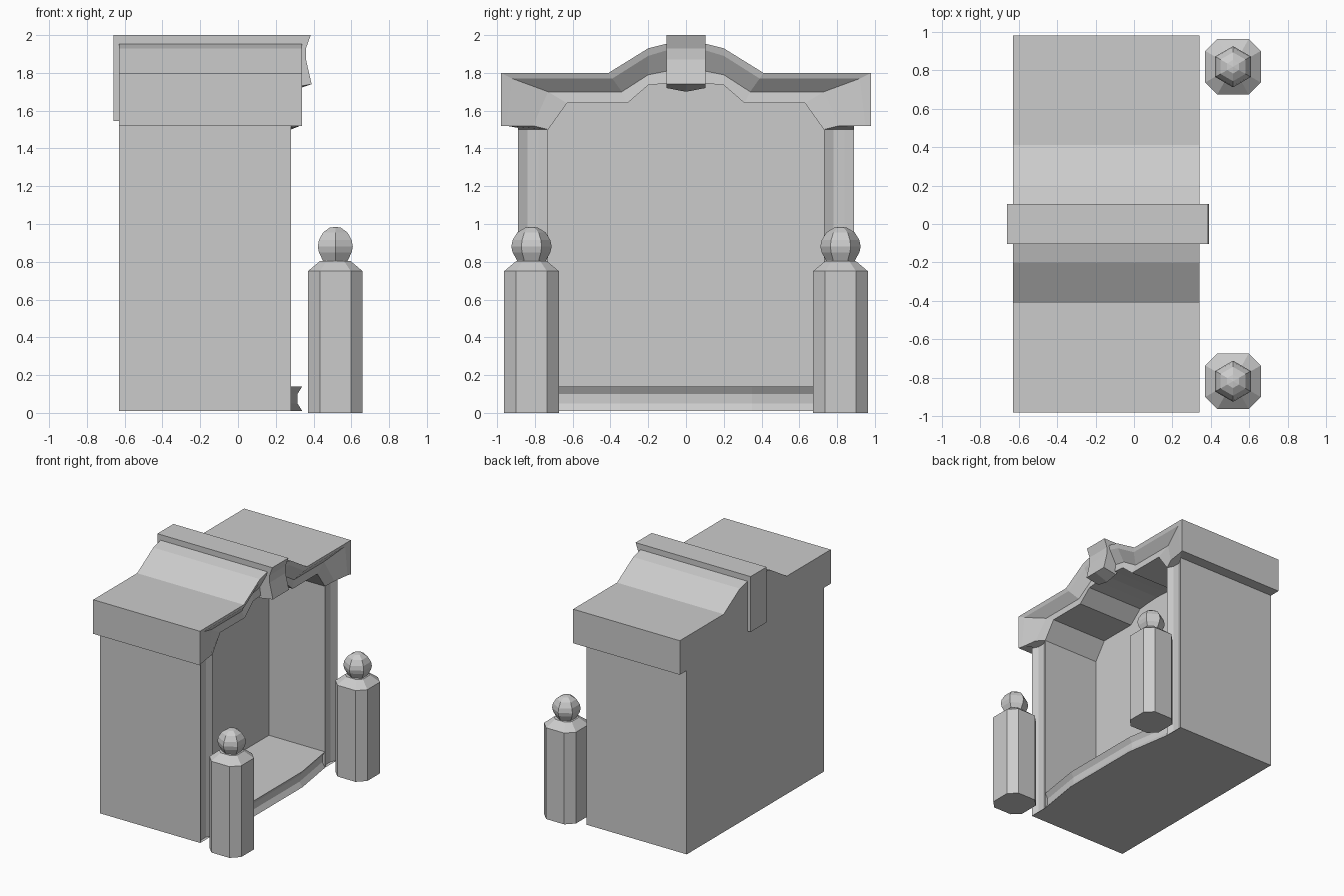
import bpy, bmesh, math

if "Cube" in bpy.data.objects:
    bpy.data.objects.remove(bpy.data.objects["Cube"])


def finish(name, bm):
    bmesh.ops.remove_doubles(bm, verts=bm.verts, dist=0.0005)
    bmesh.ops.recalc_face_normals(bm, faces=bm.faces)
    me = bpy.data.meshes.new(name)
    bm.to_mesh(me)
    bm.free()
    ob = bpy.data.objects.new(name, me)
    bpy.context.collection.objects.link(ob)
    return ob


def face(bm, pts):
    bm.faces.new([bm.verts.new(p) for p in pts])


def loft(bm, rows, closed=False):
    n = len(rows[0])
    for a, b in zip(rows, rows[1:]):
        for i in range(n if closed else n - 1):
            j = (i + 1) % n
            quad = list(dict.fromkeys([a[i], a[j], b[j], b[i]]))
            if len(quad) > 2:
                face(bm, quad)


def arch(half, x, x_end=None):
    """Half arch in (y, z), mirrored to a full line at depth x."""
    full = half + [(-y, z) for y, z in reversed(half[:-1])]
    pts = [(x, y, z) for y, z in full]
    if x_end is not None:
        for i in (0, -1):
            pts[i] = (x_end, pts[i][1], pts[i][2])
    return pts


# Alcove shell: crown outlines from outside to inside
outer = [(-.98, 1.52), (-.98, 1.80), (-.41, 1.80), (-.20, 1.93), (-.10, 1.955), (0, 1.96)]
bead = [(-.95, 1.52), (-.92, 1.77), (-.39, 1.77), (-.20, 1.89), (-.10, 1.92), (0, 1.92)]
cove = [(-.81, 1.52), (-.73, 1.70), (-.34, 1.70), (-.20, 1.79), (-.10, 1.81), (0, 1.81)]
inner = [(-.73, 1.50), (-.63, 1.64), (-.31, 1.64), (-.20, 1.735), (-.10, 1.745), (0, 1.75)]
BACK, NICHE, FRONT = -.63, -.23, .28

bm = bmesh.new()
loft(bm, [arch(outer, BACK), arch(outer, .34), arch(bead, .33),
          arch(cove, .27, .31), arch(inner, FRONT), arch(inner, NICHE)])
face(bm, arch(outer, BACK))
face(bm, [(BACK, -.89, .01), (BACK, .89, .01), (BACK, .89, 1.52), (BACK, -.89, 1.52)])
face(bm, [(BACK, -.89, .01), (FRONT, -.89, .01), (FRONT, .89, .01), (BACK, .89, .01)])
# niche back wall
face(bm, [(NICHE, -.73, .14)] + arch(inner, NICHE) + [(NICHE, .73, .14)])

# Side walls with hollow jambs, and the underside of the crown
jamb = [(BACK, .89), (FRONT, .89), (.255, .84), (.255, .78), (FRONT, .73), (NICHE, .73)]
for s in (-1, 1):
    loft(bm, [[(x, s * y, z) for x, y in jamb] for z in (.01, 1.50)])
    loft(bm, [[(x, s * y, z) for x, y in jamb[:2]] for z in (1.50, 1.52)])
    face(bm, [(BACK, s * .89, 1.52), (BACK, s * .98, 1.52), (.34, s * .98, 1.52),
              (.33, s * .95, 1.52), (FRONT, s * .89, 1.52)])
    face(bm, [(FRONT, s * .89, 1.50), (FRONT, s * .89, 1.52), (.33, s * .95, 1.52),
              (.31, s * .81, 1.52), (FRONT, s * .73, 1.50),
              (.255, s * .78, 1.50), (.255, s * .84, 1.50)])

# Bowed threshold and floor
sill_y = [(-.73, 0), (-.35, .06), (.35, .06), (.73, 0)]
sill = [[(FRONT + d + o, y, z) for y, d in sill_y]
        for o, z in ((0, .14), (-.025, .10), (-.025, .05), (0, .01))]
loft(bm, sill)
face(bm, sill[0] + [(NICHE, .73, .14), (NICHE, -.73, .14)])
face(bm, sill[-1])
finish("alcove_shell", bm)

# Keystone band running over the crown
bm = bmesh.new()
section = [(-.66, 1.545), (-.66, 2.0), (.385, 2.0), (.36, 1.93), (.36, 1.87),
           (.39, 1.74), (.27, 1.72), (.24, 1.78), (.20, 1.85), (-.62, 1.85), (-.62, 1.545)]
slices = []
for y in (-.104, 0, .104):
    slices.append([(x, y, z - (.02 if y == 0 and i == 6 else 0))
                   for i, (x, z) in enumerate(section)])
loft(bm, slices, True)
face(bm, slices[0])
face(bm, slices[-1])
finish("keystone", bm)

# Octagonal posts with six-sided ball finials
a, b = .145, .082
octagon = [(a, b), (b, a), (-b, a), (-a, b), (-a, -b), (-b, -a), (b, -a), (a, -b)]
ball = [(.07, .79), (.078, .81), (.1, .85), (.107, .88), (.1, .915), (.075, .955), (.035, .98)]
for s, side in ((-1, "left"), (1, "right")):
    cx, cy = .515, s * .818
    bm = bmesh.new()
    rows = [[(cx + x * k, cy + y * k, z) for x, y in octagon]
            for k, z in ((1, 0), (1, .75), (.55, .805))]
    loft(bm, rows, True)
    face(bm, rows[0])
    face(bm, rows[-1])
    finish("post_" + side, bm)
    bm = bmesh.new()
    rows = [[(cx + r * math.sin(math.pi / 3 * i), cy + r * math.cos(math.pi / 3 * i), z)
             for i in range(6)] for r, z in ball]
    rows.append([(cx, cy, .985)] * 6)
    loft(bm, rows, True)
    face(bm, rows[0])
    finish("ball_finial_" + side, bm)
